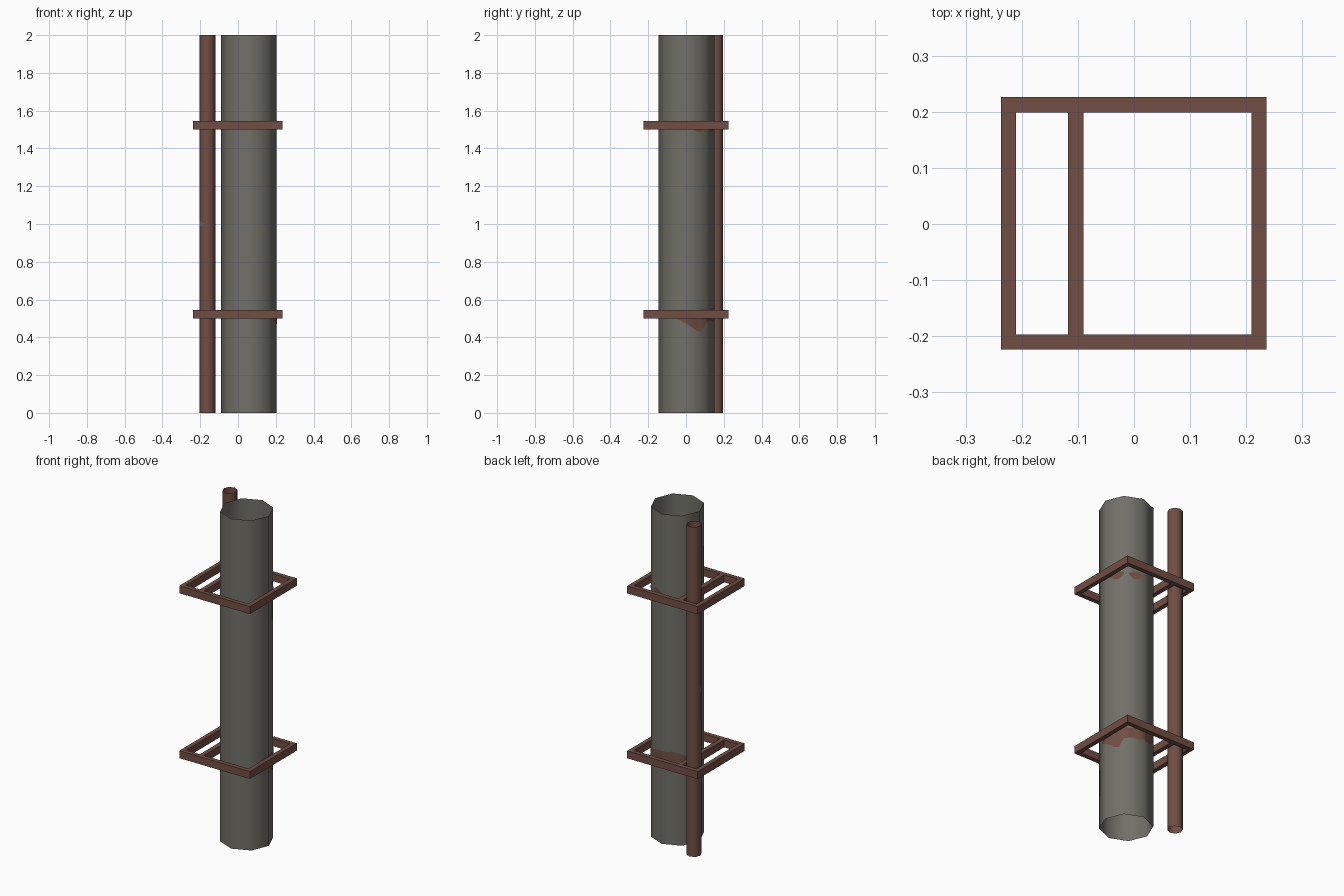
import bpy, bmesh, math

if "Cube" in bpy.data.objects:
    bpy.data.objects.remove(bpy.data.objects["Cube"])


def material(name, rgb):
    m = bpy.data.materials.new(name)
    m.diffuse_color = (*rgb, 1)
    m.use_nodes = True
    m.node_tree.nodes["Principled BSDF"].inputs["Base Color"].default_value = m.diffuse_color
    return m


GREY = material("weathered_grey", (0.165, 0.162, 0.138))
RUST = material("rust_brown", (0.165, 0.077, 0.058))


def make(name, bm, mat, smooth=False):
    me = bpy.data.meshes.new(name)
    bm.to_mesh(me)
    bm.free()
    me.materials.append(mat)
    for p in me.polygons:
        p.use_smooth = smooth
    ob = bpy.data.objects.new(name, me)
    bpy.context.collection.objects.link(ob)
    return ob


def tube(name, cx, cy, r, mat):
    """Open eight-sided pipe, full height."""
    bm = bmesh.new()
    rings = [[bm.verts.new((cx + r * math.cos(i * math.pi / 4),
                            cy + r * math.sin(i * math.pi / 4), z))
              for i in range(8)] for z in (0, 2)]
    for i in range(8):
        j = (i + 1) % 8
        bm.faces.new((rings[0][i], rings[0][j], rings[1][j], rings[1][i]))
    return make(name, bm, mat, True)


def frame(name, z0, z1):
    """Rectangular clamp frame with an off-centre cross bar."""
    bm = bmesh.new()
    xs = (-0.237, -0.21, -0.118, -0.09, 0.209, 0.236)
    ys = (-0.224, -0.197, 0.199, 0.226)
    grid = [[bm.verts.new((x, y, z0)) for y in ys] for x in xs]
    holes = {(1, 1), (3, 1)}
    for i in range(5):
        for j in range(3):
            if (i, j) not in holes:
                bm.faces.new((grid[i][j], grid[i + 1][j],
                              grid[i + 1][j + 1], grid[i][j + 1]))
    ext = bmesh.ops.extrude_face_region(bm, geom=bm.faces[:], use_keep_orig=True)
    top = [v for v in ext["geom"] if isinstance(v, bmesh.types.BMVert)]
    bmesh.ops.translate(bm, verts=top, vec=(0, 0, z1 - z0))
    bmesh.ops.recalc_face_normals(bm, faces=bm.faces[:])
    return make(name, bm, RUST)


def stain(name, cx, cy, r, start, step, lows, highs, mat):
    """Thin patch lying on the faces of an eight-sided pipe."""
    bm = bmesh.new()
    cols = []
    for k, (lo, hi) in enumerate(zip(lows, highs)):
        a = start + k * step
        rad = r * math.cos(math.pi / 8) / math.cos(math.radians(a % 45 - 22.5))
        x = cx + rad * math.cos(math.radians(a))
        y = cy + rad * math.sin(math.radians(a))
        cols.append((bm.verts.new((x, y, lo)), bm.verts.new((x, y, hi))))
    for a, b in zip(cols, cols[1:]):
        bm.faces.new((a[0], b[0], b[1], a[1]))
    return make(name, bm, mat, True)


# Pipes
BX, BY, BR = 0.057, 0.002, 0.148
SX, SY, SR = -0.162, 0.155, 0.042
tube("large_pipe", BX, BY, BR, GREY)
tube("small_pipe", SX, SY, SR, RUST)

# Clamp frames
for label, z in (("lower", 0.5), ("upper", 1.5)):
    frame(label + "_clamp_frame", z, z + 0.045)

# Rust stains around the frames
stain("lower_rust_stain", BX, BY, BR + 0.0015, -22.5, 11.25,
      [.5, .485, .472, .455, .435, .43, .475, .485, .49, .48, .49, .485,
       .495, .5, .51, .52],
      [.51, .53, .54, .545, .54, .55, .55, .545, .55, .56, .565, .56,
       .565, .56, .555, .53], RUST)
stain("upper_rust_stain_right", BX, BY, BR + 0.0015, 11.25, 11.25,
      [1.51, 1.49, 1.485, 1.51], [1.52, 1.53, 1.535, 1.52], RUST)
stain("upper_rust_stain_back", BX, BY, BR + 0.0015, 56.25, 11.25,
      [1.51, 1.485, 1.49, 1.51], [1.52, 1.535, 1.53, 1.52], RUST)

# Bare patch on the small pipe
stain("small_pipe_bare_patch", SX, SY, SR + 0.001, 180, 22.5,
      [0.99, 0.985, 0.99, 0.999], [1.01, 1.015, 1.01, 1.001], GREY)
